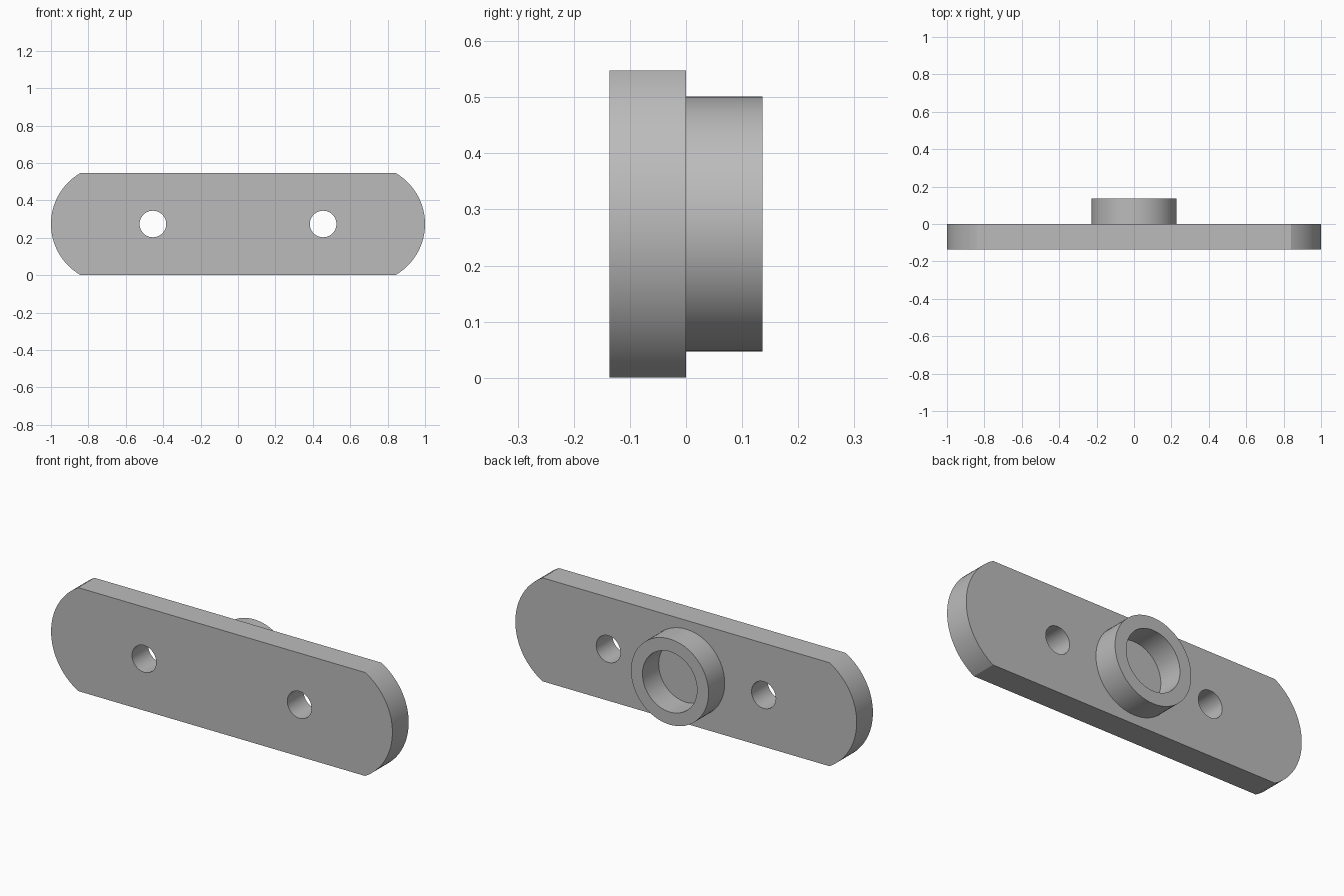
import bpy, bmesh
from math import sin, cos, pi, asin
from mathutils import Vector

default = bpy.data.objects.get("Cube")
if default:
    bpy.data.objects.remove(default)

T = 0.136            # plate thickness and boss length
HALF_H = 0.274       # half plate height, also the centre line
END_X = 0.84         # where the straight edges stop
SAG = 1 - END_X
END_R = (HALF_H ** 2 + SAG ** 2) / (2 * SAG)

grey = bpy.data.materials.new("grey metal")
grey.use_nodes = True
grey.diffuse_color = (0.5, 0.5, 0.5, 1)
grey.node_tree.nodes["Principled BSDF"].inputs["Base Color"].default_value = (0.5, 0.5, 0.5, 1)


def circle(radius, cx=0, n=64):
    return [(cx + radius * cos(2 * pi * i / n), HALF_H + radius * sin(2 * pi * i / n)) for i in range(n)]


def finish(name, bm):
    bmesh.ops.recalc_face_normals(bm, faces=bm.faces)
    mesh = bpy.data.meshes.new(name)
    bm.to_mesh(mesh)
    bm.free()
    mesh.materials.append(grey)
    obj = bpy.data.objects.new(name, mesh)
    bpy.context.collection.objects.link(obj)
    return obj


def prism(name, outline, y0, y1):
    bm = bmesh.new()
    face = bm.faces.new([bm.verts.new((x, y0, z)) for x, z in outline])
    new = bmesh.ops.extrude_face_region(bm, geom=[face])["geom"]
    if not face.is_valid or len(bm.faces) == len(outline) + 1:
        bm.faces.new([v for v in bm.verts if v not in new])
    bmesh.ops.translate(bm, vec=(0, y1 - y0, 0), verts=[g for g in new if isinstance(g, bmesh.types.BMVert)])
    return finish(name, bm)


def smooth(obj):
    bpy.ops.object.select_all(action="DESELECT")
    obj.select_set(True)
    bpy.context.view_layer.objects.active = obj
    bpy.ops.object.shade_smooth_by_angle(angle=pi / 6)


# Plate with shallow round ends
half_angle = asin(HALF_H / END_R)
steps = 32
angles = [half_angle * (2 * i / steps - 1) for i in range(steps + 1)]
right_arc = [(1 - END_R + END_R * cos(a), HALF_H + END_R * sin(a)) for a in angles]
left_arc = [(-x, z) for x, z in reversed(right_arc)]
plate = prism("mounting_plate", right_arc + left_arc, -T, 0)

# Two through holes
for side, x in (("left", 0.455), ("right", -0.455)):
    cutter = prism(side + "_hole_cutter", circle(0.071, x), -2 * T, T)
    cutter.hide_render = True
    cutter.hide_set(True)
    cutter.display_type = "WIRE"
    cut = plate.modifiers.new(side + "_hole", "BOOLEAN")
    cut.operation = "DIFFERENCE"
    cut.solver = "EXACT"
    cut.object = cutter

# Bake the holes into the plate and drop the cutters
bpy.context.view_layer.objects.active = plate
for mod in list(plate.modifiers):
    cutter = mod.object
    bpy.ops.object.modifier_apply(modifier=mod.name)
    bpy.data.objects.remove(cutter)
smooth(plate)

# Hollow round boss on the back, its bore ending at the plate
bm = bmesh.new()
rings = []
for radius, y in ((0.227, 0), (0.227, T), (0.16, T), (0.16, 0)):
    rings.append([bm.verts.new((x, y, z)) for x, z in circle(radius)])
for a, b in zip(rings, rings[1:]):
    for i in range(len(a)):
        j = (i + 1) % len(a)
        bm.faces.new((a[i], a[j], b[j], b[i]))
boss = finish("boss_ring", bm)
smooth(boss)

# The open tube must face outward
outer = boss.data.polygons[0]
if outer.normal.dot(outer.center - Vector((0, outer.center.y, HALF_H))) < 0:
    boss.data.flip_normals()
